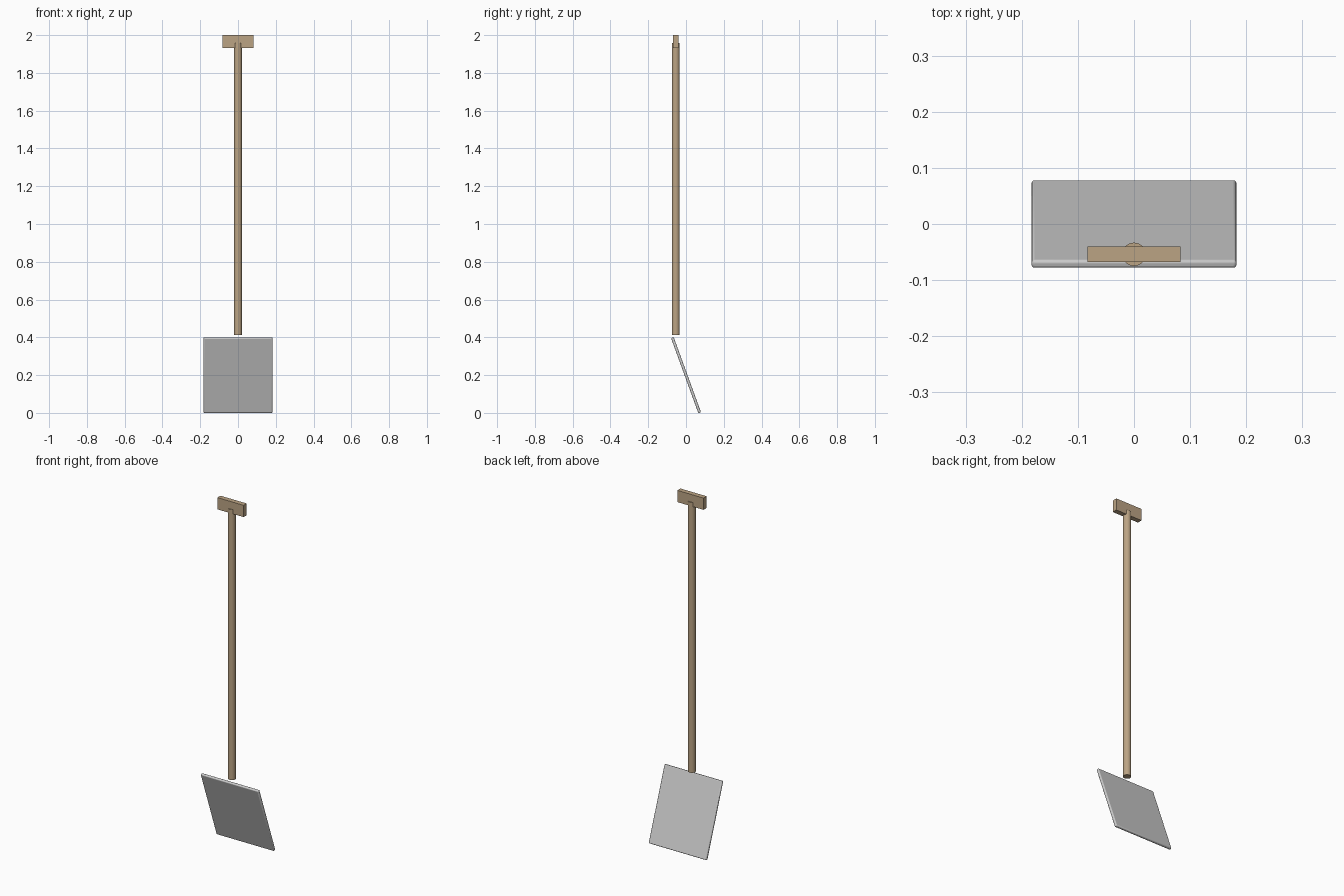
import bpy, math

if "Cube" in bpy.data.objects:
    bpy.data.objects.remove(bpy.data.objects["Cube"])

wood = bpy.data.materials.new("wood")
wood.diffuse_color = (0.50, 0.37, 0.23, 1)
wood.use_nodes = True
wood.node_tree.nodes["Principled BSDF"].inputs["Base Color"].default_value = wood.diffuse_color


def box(name, size, loc, tilt=0.0, bevel=0.0, mat=None):
    bpy.ops.mesh.primitive_cube_add(size=1, location=loc)
    ob = bpy.context.object
    ob.name = name
    ob.scale = size
    bpy.ops.object.transform_apply(location=False, rotation=False, scale=True)
    ob.rotation_euler.x = tilt
    if bevel:
        mod = ob.modifiers.new("rounded_edges", 'BEVEL')
        mod.width = bevel
        mod.segments = 3
        bpy.ops.object.shade_smooth_by_angle(angle=math.radians(40))
    if mat:
        ob.data.materials.append(mat)
    return ob


HANDLE_Y = -0.054

# Tilted metal blade with softened edges
box("blade", (0.365, 0.015, 0.423), (0, 0, 0.2), tilt=math.radians(20), bevel=0.005)

# Round wooden shaft, ending just above the blade
bottom, top = 0.413, 1.957
bpy.ops.mesh.primitive_cylinder_add(vertices=32, radius=0.0208, depth=top - bottom,
                                    location=(0, HANDLE_Y, (bottom + top) / 2))
shaft = bpy.context.object
shaft.name = "shaft"
shaft.data.materials.append(wood)
bpy.ops.object.shade_smooth_by_angle(angle=math.radians(40))

# Flat cross grip at the top
box("grip", (0.166, 0.028, 0.067), (0, HANDLE_Y, 1.9665), mat=wood)
